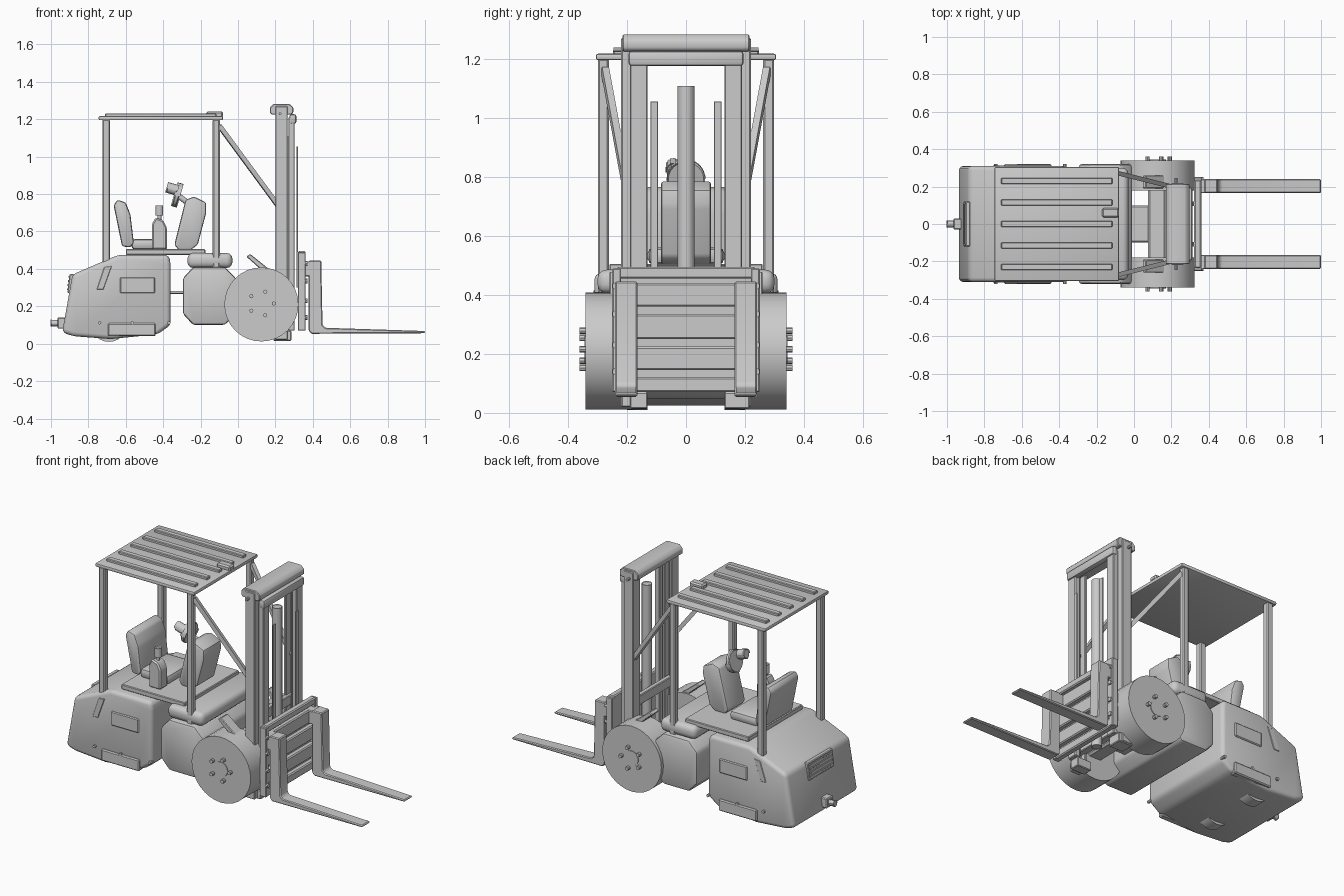
import bpy, bmesh
from math import cos, sin, pi, radians
from mathutils import Vector


def finish(name, bm, bevel=0.0, seg=2, angle=30):
    if bevel:
        sharp = [e for e in bm.edges if e.calc_face_angle(0) > radians(12)]
        bmesh.ops.bevel(bm, geom=sharp, offset=bevel, segments=seg,
                        affect='EDGES', profile=0.5, clamp_overlap=True)
    bmesh.ops.recalc_face_normals(bm, faces=bm.faces[:])
    me = bpy.data.meshes.new(name)
    bm.to_mesh(me)
    bm.free()
    ob = bpy.data.objects.new(name, me)
    bpy.context.collection.objects.link(ob)
    bpy.ops.object.select_all(action='DESELECT')
    ob.select_set(True)
    bpy.context.view_layer.objects.active = ob
    bpy.ops.object.shade_smooth_by_angle(angle=radians(angle))
    return ob


def box(name, x0, x1, y0, y1, z0, z1, bevel=0.004, seg=1):
    bm = bmesh.new()
    bmesh.ops.create_cube(bm, size=1)
    for v in bm.verts:
        v.co = ((x0 + x1) / 2 + v.co.x * (x1 - x0), (y0 + y1) / 2 + v.co.y * (y1 - y0),
                (z0 + z1) / 2 + v.co.z * (z1 - z0))
    return finish(name, bm, bevel, seg)


def slab(name, pts, y0, y1, bevel=0.004, seg=1):
    """Side profile (x, z) extruded along y."""
    bm = bmesh.new()
    f = bm.faces.new([bm.verts.new((x, y0, z)) for x, z in pts])
    ext = bmesh.ops.extrude_face_region(bm, geom=[f])['geom']
    bmesh.ops.translate(bm, vec=(0, y1 - y0, 0),
                        verts=[g for g in ext if isinstance(g, bmesh.types.BMVert)])
    return finish(name, bm, bevel, seg)


def rod(name, a, b, r, sides=16, bevel=0.0, spin=0.0):
    a, b = Vector(a), Vector(b)
    bm = bmesh.new()
    bmesh.ops.create_cone(bm, cap_ends=True, segments=sides, radius1=r, radius2=r,
                          depth=(b - a).length)
    q = (b - a).to_track_quat('Z', 'Y')
    for v in bm.verts:
        c, s = cos(spin), sin(spin)
        p = Vector((v.co.x * c - v.co.y * s, v.co.x * s + v.co.y * c, v.co.z))
        v.co = q @ p + (a + b) / 2
    return finish(name, bm, bevel, 1)


def tag(s):
    return "left" if s > 0 else "right"


# Counterweight body and front chassis
slab("rear_body", [(-.94, .06), (-.885, .37), (-.64, .475), (-.37, .475), (-.36, .43),
                   (-.36, .10), (-.43, .05), (-.68, .025), (-.88, .04)], -.31, .31, .03, 3)
slab("front_body", [(-.295, .16), (-.295, .35), (-.24, .41), (-.07, .41), (-.01, .35),
                    (-.01, .16), (-.07, .10), (-.24, .10)], -.32, .32, .015, 2)
box("front_cowl", -.27, -.03, -.30, .30, .405, .485, .03, 3)
box("floor_plate", -.60, -.175, -.26, .26, .475, .505)
rod("link_rod", (-.40, 0, .275), (-.26, 0, .275), .008)
box("axle", .075, .17, -.2, .2, .14, .30, .01)
box("chassis_beam", -.05, .21, -.10, .10, .17, .27, .01)

# Seat
box("seat_cushion", -.57, -.38, -.13, .13, .503, .56, .02, 2)
slab("seat_backrest", [(-.62, .52), (-.665, .74), (-.645, .77), (-.60, .755), (-.575, .69),
                       (-.557, .54), (-.575, .515)], -.135, .135, .012, 2)

# Dashboard and steering wheel
slab("dashboard", [(-.34, .53), (-.28, .77), (-.235, .786), (-.17, .755), (-.17, .70),
                   (-.215, .53), (-.25, .503), (-.32, .503)], -.085, .085, .01, 2)
n = Vector((-.96, 0, .28))
c = Vector((-.325, 0, .795))
rod("steering_wheel", c - n * .012, c + n * .012, .065, 24, .005)
rod("steering_column", c, (-.25, 0, .74), .015)
k = c + Vector((0, -.04, .025))
rod("steering_knob", k, k + n * .055, .028, 16, .004)

# Control lever box
slab("lever_box", [(-.46, .503), (-.46, .64), (-.44, .675), (-.40, .66), (-.38, .62),
                   (-.38, .503)], -.20, -.13, .008)
rod("lever", (-.42, -.165, .64), (-.42, -.165, .71), .01, 12)
rod("lever_grip", (-.42, -.165, .69), (-.42, -.165, .735), .019, 12, .007)

# Overhead guard
box("roof", -.745, -.08, -.305, .305, 1.195, 1.217, .007, 2)
for i in range(5):
    y = -.23 + i * .115
    box(f"roof_slat_{i+1}", -.71, -.115, y - .017, y + .017, 1.21, 1.232)
box("roof_lamp", -.17, -.08, .035, .085, 1.21, 1.242, .008)

for s in (1, -1):
    t = tag(s)
    # Guard posts and braces
    box(f"rear_post_{t}", -.725, -.685, s * .28 - .019, s * .28 + .019, .42, 1.2, .006)
    box(f"front_post_{t}", -.135, -.097, s * .28 - .019, s * .28 + .019, .40, 1.2, .006)
    rod(f"brace_{t}", (-.10, s * .275, 1.165), (.22, s * .195, .73), .017, 4, 0, pi / 4)

    # Drive wheels with bolts
    rod(f"wheel_{t}", (.125, s * .18, .21), (.125, s * .34, .21), .198, 32)
    rod(f"wheel_hub_{t}", (.125, s * .33, .215), (.125, s * .344, .215), .045, 20)
    for i in range(5):
        a = i * 2 * pi / 5
        x, z = .125 + .066 * cos(a), .215 + .066 * sin(a)
        rod(f"wheel_bolt_{t}_{i+1}", (x, s * .33, z), (x, s * .361, z), .011, 8)
    slab(f"fender_arm_{t}", [(.045, .465), (.065, .48), (.19, .38), (.17, .355)],
         s * .19, s * .26)

    # Steer wheel under the counterweight
    rod(f"steer_wheel_{t}", (-.69, s * .13, .11), (-.69, s * .20, .11), .1, 24)

    # Side panel, slanted vent, step and bolts
    box(f"side_panel_{t}", -.63, -.445, s * .312 - .006, s * .312 + .006, .27, .355, .005)
    slab(f"side_vent_{t}", [(-.755, .29), (-.715, .41), (-.675, .415), (-.72, .29)],
         s * .309 - .005, s * .309 + .005, .002)
    box(f"side_step_{t}", -.695, -.44, s * .30 - .02, s * .30 + .02, .04, .11, .006)
    for i, x in enumerate((-.74, -.565, -.37)):
        rod(f"side_bolt_{t}_{i+1}", (x, s * .29, .112), (x, s * .322, .112), .009, 8)

    # Mast rails: outer channel (web and two flanges) and inner rail
    y0, y1 = sorted((s * .19, s * .22))
    box(f"outer_mast_web_{t}", .20, .265, y0, y1, .02, 1.27)
    for i, (a, b) in enumerate(((.20, .218), (.247, .265))):
        y0, y1 = sorted((s * .15, s * .20))
        box(f"outer_mast_flange_{t}_{i+1}", a, b, y0, y1, .02, 1.27)
    y0, y1 = sorted((s * .13, s * .19))
    box(f"inner_mast_{t}", .269, .303, y0, y1, .07, 1.21)
    box(f"mast_foot_{t}", .19, .285, y0, s * .215 if s > 0 else y1, .015, .07)
    y0, y1 = sorted((s * .095, s * .12))
    box(f"lift_chain_{t}", .314, .322, y0, y1, .30, 1.055, .001)
    rod(f"mast_pin_{t}", (.225, s * .20, 1.23), (.225, s * .245, 1.23), .008, 8)

    # Carriage end bar and bolts
    y0, y1 = sorted((s * .22, s * .25))
    box(f"carriage_side_{t}", .32, .362, y0, y1, .07, .49)
    for i, z in enumerate((.14, .23, .335, .43)):
        rod(f"carriage_bolt_{t}_{i+1}", (.355, s * .237, z), (.372, s * .237, z), .013, 8)

    # Fork
    y0, y1 = sorted((s * .165, s * .24))
    slab(f"fork_{t}", [(.378, .07), (.378, .445), (.445, .445), (.452, .10), (.468, .085),
                       (1.0, .068), (1.0, .056), (.392, .053)], y0, y1, .005)
    box(f"fork_hook_{t}", .35, .40, y0, y1, .36, .44)

# Mast crossbars and lift cylinder
slab("mast_top_bar", [(.17, 1.235), (.17, 1.262), (.19, 1.282), (.275, 1.282), (.296, 1.262),
                      (.296, 1.235), (.285, 1.225), (.18, 1.225)], -.215, .215)
box("inner_top_bar", .275, .312, -.195, .195, 1.175, 1.227, .012, 2)
box("mast_lower_bar", .205, .25, -.19, .19, .12, .19)
box("mast_middle_bar", .205, .235, -.19, .19, .44, .50)
rod("lift_cylinder", (.262, 0, .08), (.262, 0, 1.105), .028, 20, .003)

# Carriage back panel and slats
box("carriage_panel", .322, .332, -.235, .235, .075, .48, .001)
for i, (a, b) in enumerate(((.07, .12), (.145, .225), (.25, .335), (.36, .44), (.455, .495))):
    box(f"carriage_slat_{i+1}", .322, .36, -.235, .235, a, b, .006)

# Rear grille
slab("rear_grille", [(-.912, .27), (-.90, .372), (-.875, .372), (-.88, .27)], -.12, .12)
for i in range(4):
    z = .287 + i * .022
    box(f"grille_bar_{i+1}", -.914 + i * .0025, -.89, -.108, .108, z, z + .009, .001)

# Tow hitch
box("hitch_plate", -.965, -.92, -.03, .03, .08, .14, .005)
rod("hitch_pin", (-1.0, 0, .11), (-.93, 0, .11), .017, 12, .003)
